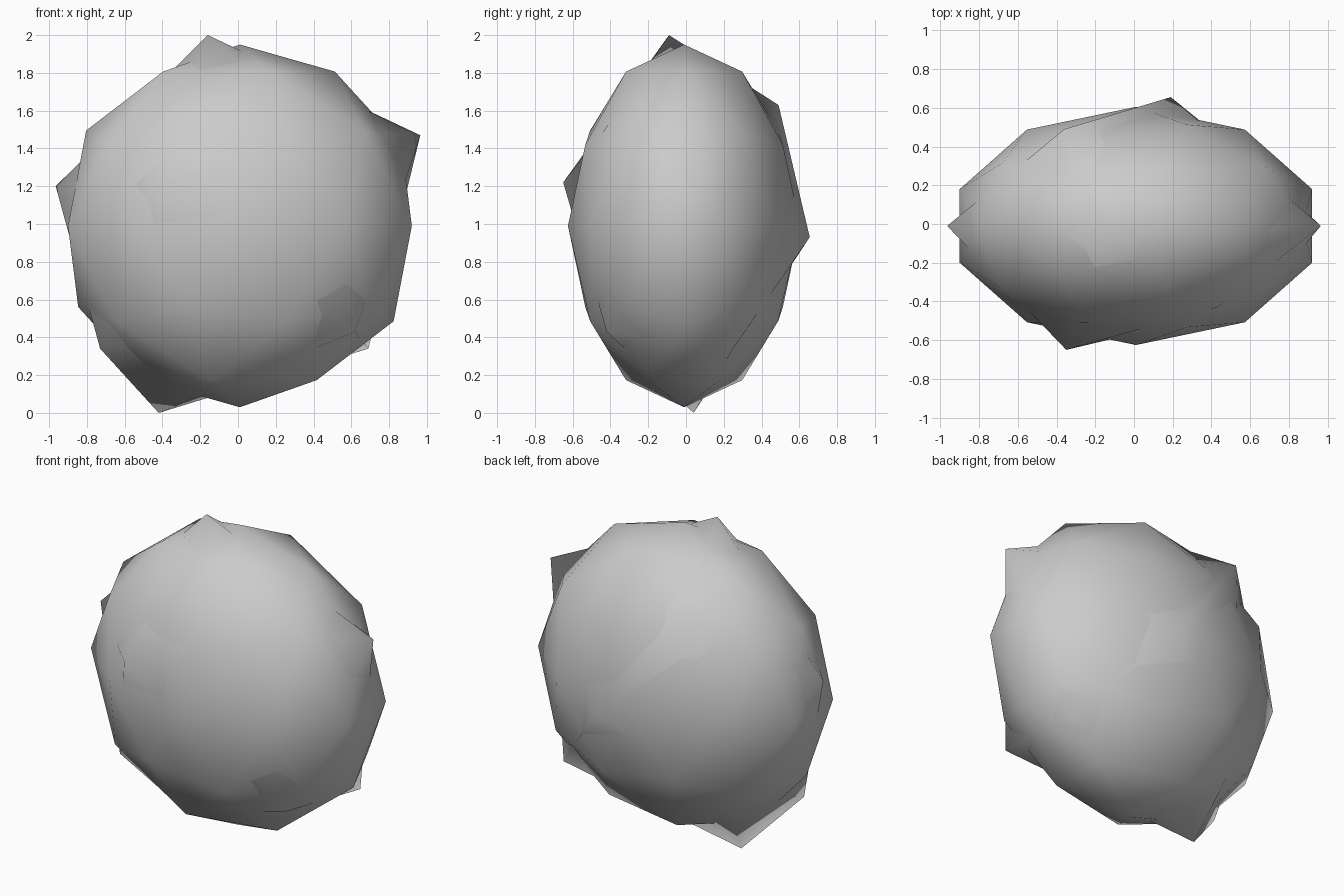
import bpy
import bmesh

if "Cube" in bpy.data.objects:
    bpy.data.objects.remove(bpy.data.objects["Cube"])


def add_object(name, bm):
    bmesh.ops.recalc_face_normals(bm, faces=bm.faces)
    for f in bm.faces:
        f.smooth = True
    mesh = bpy.data.meshes.new(name)
    bm.to_mesh(mesh)
    bm.free()
    obj = bpy.data.objects.new(name, mesh)
    bpy.context.collection.objects.link(obj)
    return obj


# Main boulder: low-poly icosphere flattened front to back
bm = bmesh.new()
bmesh.ops.create_icosphere(bm, subdivisions=2, radius=1.0)
bmesh.ops.scale(bm, vec=(0.957, 0.615, 0.96), verts=bm.verts)
bmesh.ops.translate(bm, vec=(0.01, -0.01, 0.99), verts=bm.verts)
add_object("boulder_body", bm)

# Irregular twelve-cornered core whose corners poke through the boulder
corners = [
    (-0.16, -0.09, 2.00), (0.965, -0.01, 1.47), (-0.965, -0.01, 1.20),
    (0.19, 0.655, 0.93), (-0.35, -0.65, 1.22), (-0.42, 0.04, 0.00),
    (0.62, -0.42, 0.43), (-0.36, 0.49, 1.63), (0.69, 0.25, 0.34),
    (-0.73, -0.15, 0.34), (0.43, -0.43, 1.50), (-0.50, 0.36, 0.50),
]
bm = bmesh.new()
for c in corners:
    bm.verts.new(c)
bmesh.ops.convex_hull(bm, input=bm.verts)
add_object("jagged_core", bm)
